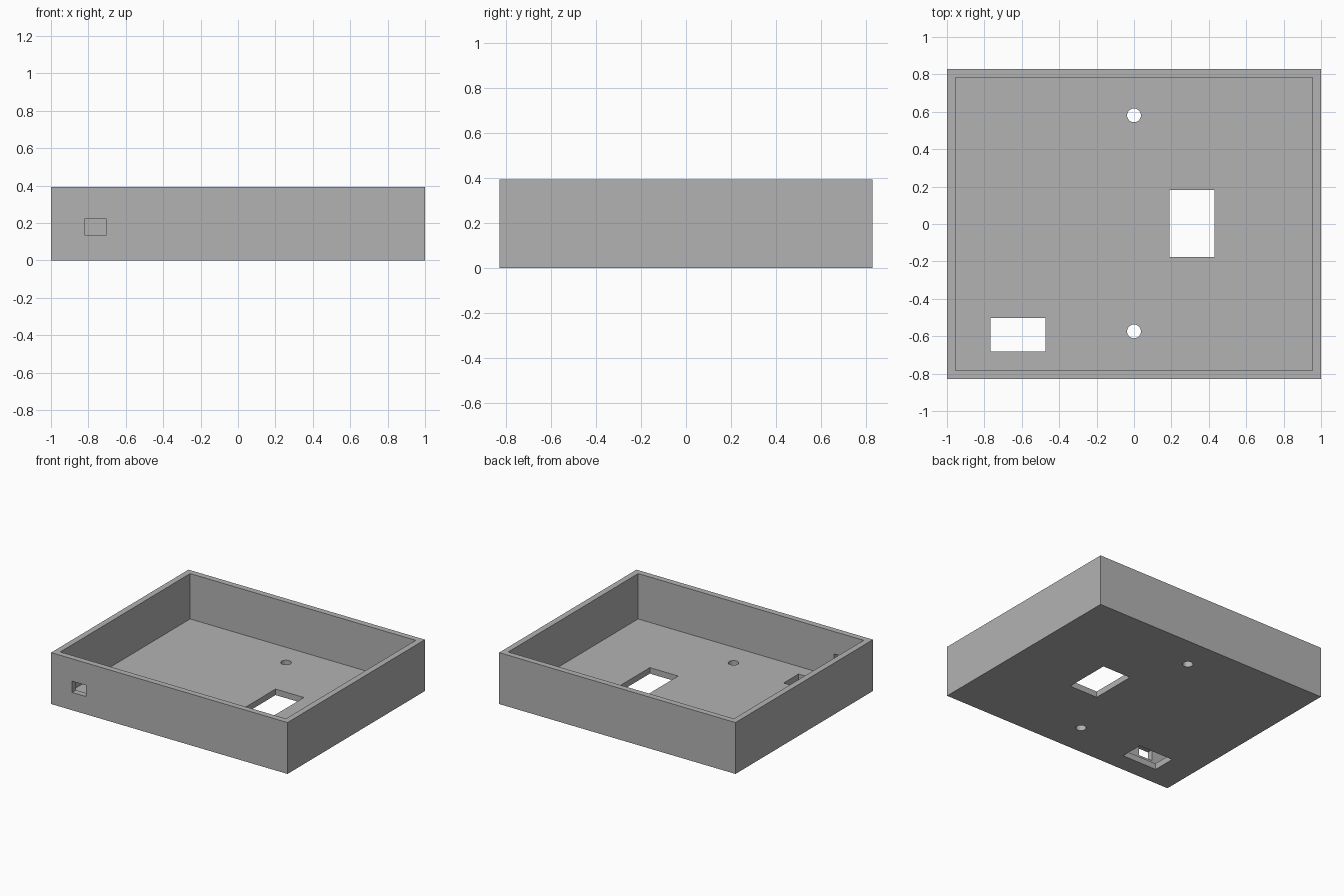
import bpy
import bmesh
from mathutils import Matrix, Vector

cube = bpy.data.objects.get("Cube")
if cube:
    bpy.data.objects.remove(cube, do_unlink=True)

HALF_X, HALF_Y, HEIGHT = 1.0, 0.83, 0.393
WALL = 0.046

# Plain grey plastic
grey = bpy.data.materials.new("grey_plastic")
grey.use_nodes = True
colour = (0.45, 0.45, 0.45, 1)
grey.diffuse_color = colour
grey.node_tree.nodes["Principled BSDF"].inputs["Base Color"].default_value = colour


def make_object(name, bm):
    bmesh.ops.recalc_face_normals(bm, faces=bm.faces)
    mesh = bpy.data.meshes.new(name)
    bm.to_mesh(mesh)
    bm.free()
    mesh.materials.append(grey)
    obj = bpy.data.objects.new(name, mesh)
    bpy.context.scene.collection.objects.link(obj)
    return obj


def make_box(name, low, high):
    low, high = Vector(low), Vector(high)
    bm = bmesh.new()
    place = Matrix.Translation((low + high) / 2) @ Matrix.Diagonal((high - low).to_4d())
    bmesh.ops.create_cube(bm, size=1, matrix=place)
    return make_object(name, bm)


def make_drill(name, x, y, radius):
    bm = bmesh.new()
    bmesh.ops.create_cone(bm, cap_ends=True, segments=32, radius1=radius, radius2=radius,
                          depth=0.3, matrix=Matrix.Translation((x, y, 0)))
    return make_object(name, bm)


# Open tray: solid block hollowed out and pierced by the cutters
tray = make_box("enclosure_tray", (-HALF_X, -HALF_Y, 0), (HALF_X, HALF_Y, HEIGHT))

cutters = [
    make_box("cavity_cutter", (WALL - HALF_X, WALL - HALF_Y, WALL),
             (HALF_X - WALL, HALF_Y - WALL, HEIGHT + 0.2)),
    make_box("large_floor_window_cutter", (0.19, -0.177, -0.1), (0.43, 0.182, 0.15)),
    make_box("small_floor_window_cutter", (-0.768, -0.682, -0.1), (-0.474, -0.503, 0.15)),
    make_box("front_port_cutter", (-0.822, -HALF_Y - 0.1, 0.136), (-0.704, 0.1 - HALF_Y, 0.222)),
    make_drill("rear_screw_hole_cutter", 0, 0.581, 0.037),
    make_drill("front_screw_hole_cutter", 0, -0.574, 0.037),
]

for cutter in cutters:
    cut = tray.modifiers.new(cutter.name, "BOOLEAN")
    cut.operation = "DIFFERENCE"
    cut.solver = "EXACT"
    cut.object = cutter
    cutter.hide_render = True
    cutter.hide_set(True)
